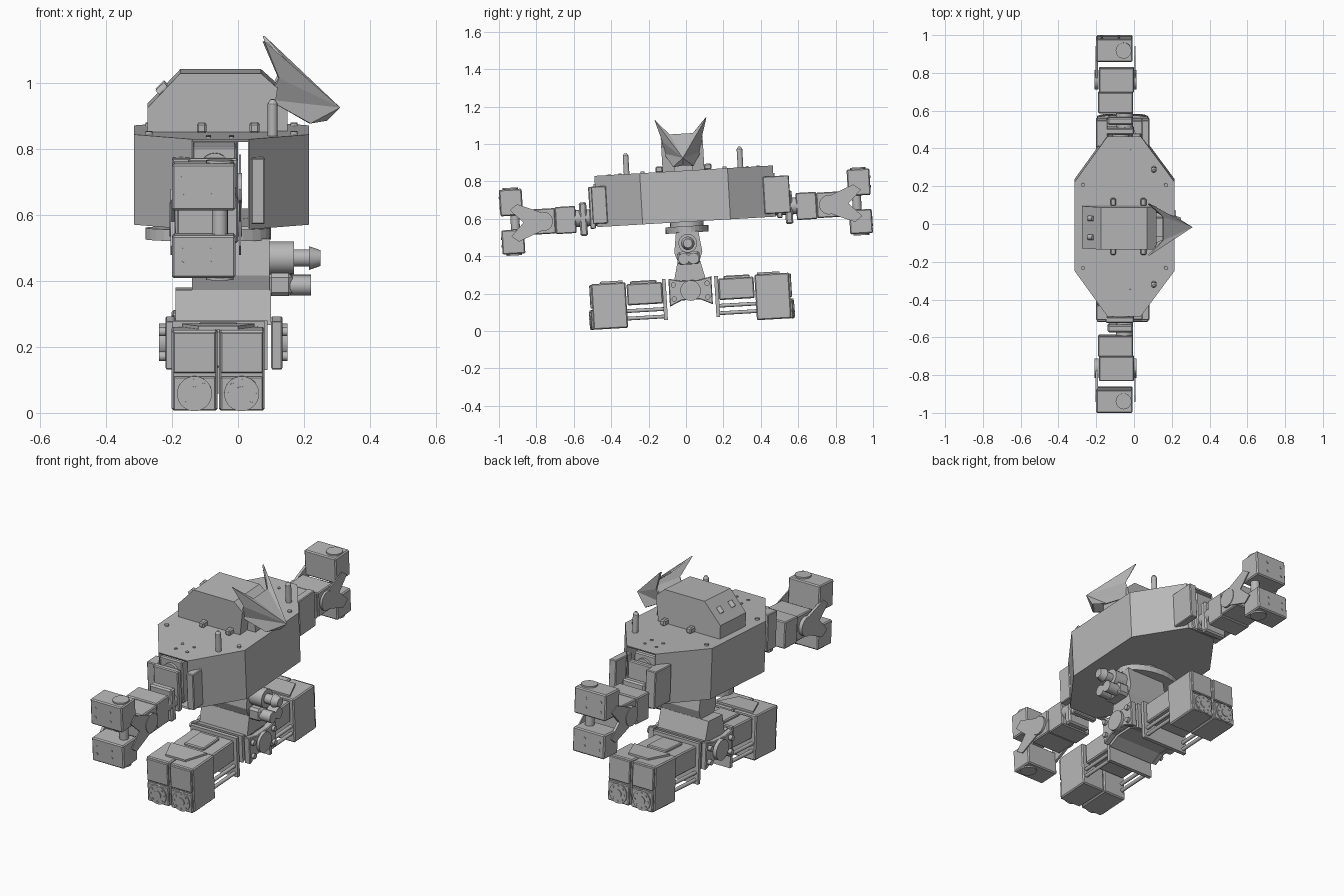
import bpy, bmesh, math
from mathutils import Matrix, Vector

if "Cube" in bpy.data.objects:
    bpy.data.objects.remove(bpy.data.objects["Cube"])

grey = bpy.data.materials.new("plain_grey")
grey.use_nodes = True
grey.diffuse_color = (0.48, 0.48, 0.48, 1)
grey.node_tree.nodes["Principled BSDF"].inputs["Base Color"].default_value = (0.48, 0.48, 0.48, 1)

# The whole machine leans slightly to one side
LEAN = Matrix.Translation((0, 0.037, 0.002)) @ Matrix.Rotation(math.radians(3.35), 4, 'X')
SIDES = ((-1, "front"), (1, "back"))


def finish(name, bm, bevel=0.0):
    bmesh.ops.recalc_face_normals(bm, faces=bm.faces)
    me = bpy.data.meshes.new(name)
    bm.to_mesh(me)
    bm.free()
    me.materials.append(grey)
    ob = bpy.data.objects.new(name, me)
    ob.matrix_world = LEAN
    bpy.context.collection.objects.link(ob)
    if bevel:
        mod = ob.modifiers.new("bevel", 'BEVEL')
        mod.width = bevel
        mod.segments = 1
    return ob


def prism(name, pts, axis, a, b, bevel=0.0):
    """Extrude a 2D outline along an axis from a to b."""
    place = {'x': lambda p, t: (t, p[0], p[1]),
             'y': lambda p, t: (p[0], t, p[1]),
             'z': lambda p, t: (p[0], p[1], t)}[axis]
    bm = bmesh.new()
    lo = [bm.verts.new(place(p, a)) for p in pts]
    hi = [bm.verts.new(place(p, b)) for p in pts]
    n = len(pts)
    bm.faces.new(lo)
    bm.faces.new(hi)
    for i in range(n):
        bm.faces.new((lo[i], lo[(i + 1) % n], hi[(i + 1) % n], hi[i]))
    return finish(name, bm, bevel)


def box(name, x0, x1, y0, y1, z0, z1, bevel=0.0):
    y0, y1 = min(y0, y1), max(y0, y1)
    return prism(name, [(x0, y0), (x1, y0), (x1, y1), (x0, y1)], 'z', z0, z1, bevel)


def rod(name, a, b, r, r2=None, seg=20):
    """Cylinder or cone between two points."""
    a, b = Vector(a), Vector(b)
    d = b - a
    m = Matrix.Translation((a + b) / 2) @ d.to_track_quat('Z', 'Y').to_matrix().to_4x4()
    bm = bmesh.new()
    bmesh.ops.create_cone(bm, cap_ends=True, segments=seg, radius1=r,
                          radius2=r if r2 is None else r2, depth=d.length, matrix=m)
    ob = finish(name, bm)
    for p in ob.data.polygons:
        p.use_smooth = len(p.vertices) == 4
    ob.data.set_sharp_from_angle(angle=math.radians(40))
    return ob


# Torso: hollow eight-sided shell, open at both short ends
outline = [(-0.315, -0.235), (-0.14, -0.478), (0.035, -0.478), (0.215, -0.235),
           (0.215, 0.235), (0.035, 0.478), (-0.14, 0.478), (-0.315, 0.235)]
bm = bmesh.new()
lo = [bm.verts.new((x, y, 0.583)) for x, y in outline]
hi = [bm.verts.new((x, y, 0.857)) for x, y in outline]
bm.faces.new(lo)
bm.faces.new(hi)
for i in (0, 2, 3, 4, 6, 7):
    j = (i + 1) % 8
    bm.faces.new((lo[i], lo[j], hi[j], hi[i]))
torso = finish("torso_shell", bm)
shell = torso.modifiers.new("thickness", 'SOLIDIFY')
shell.thickness = 0.01

# Head housing with sloped rear, feet and rear handle
prism("head_housing", [(-0.275, 0.857), (0.10, 0.857), (0.12, 0.99), (0.07, 1.035),
                       (-0.175, 1.035), (-0.275, 0.93)], 'y', -0.112, 0.112)
for y in (-0.05, 0.05):
    rod("rear_handle", (-0.24, y, 0.97), (-0.215, y, 0.995), 0.014)
for s, end in SIDES:
    for x in (-0.11, 0.05):
        box(end + "_housing_tab", x - 0.015, x + 0.015, s * 0.11, s * 0.15, 0.855, 0.887, 0.006)
    rod(end + "_top_pin", (0.105, s * 0.305, 0.857), (0.105, s * 0.305, 0.955), 0.015)
    rod(end + "_pin_tip", (0.105, s * 0.305, 0.955), (0.105, s * 0.305, 0.968), 0.015, 0.006)
    for x in (-0.27, 0.17):
        rod(end + "_deck_screw", (x, s * 0.22, 0.855), (x, s * 0.22, 0.866), 0.011, seg=10)
    for x in (-0.09, -0.02):
        for y in (0.34, 0.40):
            rod(end + "_deck_screw", (x, s * y, 0.855), (x, s * y, 0.861), 0.008, seg=10)

# Folded pointed face mask
bm = bmesh.new()
nose, chin = bm.verts.new((0.31, 0, 0.925)), bm.verts.new((0.27, 0, 0.885))
brow = []
for s, end in SIDES:
    f = bm.verts.new((0.155, s * 0.062, 1.055))
    ear = bm.verts.new((0.08, s * 0.139, 1.135))
    notch = bm.verts.new((0.125, s * 0.105, 1.02))
    cheek = bm.verts.new((0.09, s * 0.10, 0.955))
    jaw = bm.verts.new((0.22, s * 0.055, 0.88))
    for face in ((nose, f, ear), (nose, ear, notch), (nose, notch, cheek),
                 (nose, cheek, jaw), (nose, jaw, chin)):
        bm.faces.new(face)
    brow.append(f)
bm.faces.new((nose, brow[0], brow[1]))
mask = finish("face_mask", bm)
mask.modifiers.new("thickness", 'SOLIDIFY').thickness = 0.008
box("mask_mount", 0.085, 0.15, -0.05, 0.05, 0.857, 0.96)

# Arms, one at each end
for s, end in SIDES:
    # Shoulder motor inside the shell and its bracket posts
    box(end + "_shoulder_motor", -0.14, -0.005, s * 0.28, s * 0.47, 0.60, 0.835, 0.006)
    for z in (0.66, 0.77):
        rod(end + "_motor_disc", (-0.07, s * 0.46, z), (-0.07, s * 0.485, z), 0.045)
    for x0, x1 in ((-0.20, -0.14), (0.04, 0.082)):
        box(end + "_shoulder_post", x0, x1, s * 0.42, s * (0.50 if s < 0 else 0.56), 0.60, 0.80, 0.004)
    box(end + "_shoulder_plate", -0.15, 0.0, s * 0.485, s * 0.515, 0.575, 0.80, 0.005)
    box(end + "_shoulder_flange", -0.14, -0.005, s * 0.53, s * 0.57, 0.54, 0.72, 0.008)
    rod(end + "_shoulder_axle", (-0.05, s * 0.47, 0.635), (-0.05, s * 0.61, 0.635), 0.045)
    # Forearm
    box(end + "_forearm_inner", -0.19, -0.005, s * 0.59, s * 0.70, 0.558, 0.703, 0.005)
    box(end + "_forearm_outer", -0.185, 0.0, s * 0.70, s * 0.83, 0.562, 0.698, 0.005)
    for x0, x1 in ((-0.208, -0.188), (0.0, 0.012)):
        rod(end + "_elbow_disc", (x0, s * 0.765, 0.63), (x1, s * 0.765, 0.63), 0.052)
        # Forked side plates out to the two grippers
        prism(end + "_grip_fork", [(s * y, z) for y, z in
              ((0.73, 0.60), (0.80, 0.57), (0.90, 0.53), (0.94, 0.56), (0.87, 0.63),
               (0.94, 0.70), (0.90, 0.73), (0.80, 0.69), (0.73, 0.66))], 'x', x0 + 0.003, x1 - 0.003)
    rod(end + "_grip_axle", (-0.055, s * 0.915, 0.56), (-0.055, s * 0.915, 0.70), 0.024)
    # Upper and lower gripper blocks
    for part, z0, z1, cap in (("upper", 0.67, 0.812, 0.82), ("lower", 0.465, 0.595, 0.457)):
        box(f"{end}_{part}_gripper", -0.2, -0.008, s * 0.87, s * 0.992, z0, z1, 0.006)
        zc = z1 if part == "upper" else z0
        rod(f"{end}_{part}_grip_disc", (-0.055, s * 0.93, zc), (-0.055, s * 0.93, cap), 0.042)
        for x in (-0.17, -0.08):
            for z in (z0 + 0.045, z1 - 0.045):
                rod(end + "_grip_screw", (x, s * 0.99, z), (x, s * 0.995, z), 0.007, seg=8)

# Waist ring and column
prism("waist_plate", [(-0.09 + 0.19 * math.cos(a), 0.115 * math.sin(a)) for a in
                      [i * math.pi / 16 for i in range(32)]], 'z', 0.525, 0.56)
rod("waist_bearing", (-0.06, 0, 0.55), (-0.06, 0, 0.59), 0.09)
prism("waist_column", [(-0.05, 0.35), (0.05, 0.35), (0.075, 0.42), (0.06, 0.53),
                       (-0.06, 0.53), (-0.075, 0.42)], 'x', -0.14, 0.095)
prism("column_base", [(-0.085, 0.27), (0.085, 0.27), (0.06, 0.375), (-0.06, 0.375)], 'x', -0.19, 0.1)
# Forward sensor: one knob over two lenses
rod("sensor_barrel", (0.09, 0, 0.468), (0.17, 0, 0.468), 0.05)
rod("sensor_neck", (0.17, 0, 0.468), (0.225, 0, 0.468), 0.026)
rod("sensor_tip", (0.215, 0, 0.468), (0.25, 0, 0.468), 0.036, 0.024)
box("lens_body", 0.09, 0.165, -0.06, 0.06, 0.355, 0.425, 0.012)
for y in (-0.026, 0.026):
    rod("lens", (0.15, y, 0.386), (0.222, y, 0.386), 0.03)

# Hip: waisted block with outer flanges and a large axle disc
hip = [(-0.115, 0.135), (-0.05, 0.165), (0.05, 0.165), (0.115, 0.135),
       (0.115, 0.285), (0.05, 0.27), (-0.05, 0.27), (-0.115, 0.285)]
prism("hip_block", hip, 'x', -0.19, 0.09)
for x0, x1, tip in ((0.10, 0.135, 0.15), (-0.22, -0.19, -0.24)):
    prism("hip_flange", hip, 'x', x0, x1, 0.004)
    rod("hip_disc", ((x0 + x1) / 2, 0, 0.215), (tip, 0, 0.215), 0.055)
    for y in (-0.09, 0.09):
        for z in (0.175, 0.25):
            rod("hip_screw", ((x0 + x1) / 2, y, z), (tip, y, z), 0.014, seg=12)

# Feet, one at each end
for s, end in SIDES:
    box(end + "_leg_plate", -0.2, 0.08, s * 0.13, s * 0.15, 0.065, 0.285)
    box(end + "_leg_upper", -0.185, 0.065, s * 0.15, s * 0.34, 0.155, 0.27, 0.006)
    box(end + "_leg_cover", -0.12, 0.0, s * 0.18, s * 0.32, 0.265, 0.283, 0.005)
    for x in (-0.18, 0.06):
        for z in (0.085, 0.125):
            rod(end + "_leg_rod", (x, s * 0.14, z), (x, s * 0.36, z), 0.01, seg=12)
    for x0 in (-0.201, -0.058):
        xc = x0 + 0.069
        box(end + "_foot_motor", x0, x0 + 0.139, s * 0.345, s * 0.53, 0.036, 0.28, 0.006)
        box(end + "_foot_panel", x0 + 0.005, x0 + 0.134, s * 0.52, s * 0.54, 0.15, 0.275, 0.004)
        box(end + "_foot_panel_low", x0 + 0.005, x0 + 0.134, s * 0.52, s * 0.54, 0.036, 0.14, 0.004)
        rod(end + "_foot_disc", (xc, s * 0.53, 0.088), (xc, s * 0.546, 0.088), 0.053, seg=28)
        rod(end + "_foot_hub", (xc, s * 0.54, 0.088), (xc, s * 0.55, 0.088), 0.022)
        for k in range(8):
            a = k * math.pi / 4
            x, z = xc + 0.04 * math.cos(a), 0.088 + 0.04 * math.sin(a)
            rod(end + "_disc_screw", (x, s * 0.54, z), (x, s * 0.549, z), 0.005, seg=8)
    # Triangular frame lying across the top of the foot
    prism(end + "_foot_brace", [(-0.17, s * 0.36), (0.05, s * 0.36), (0.0, s * 0.48), (-0.12, s * 0.48)],
          'z', 0.278, 0.29)
